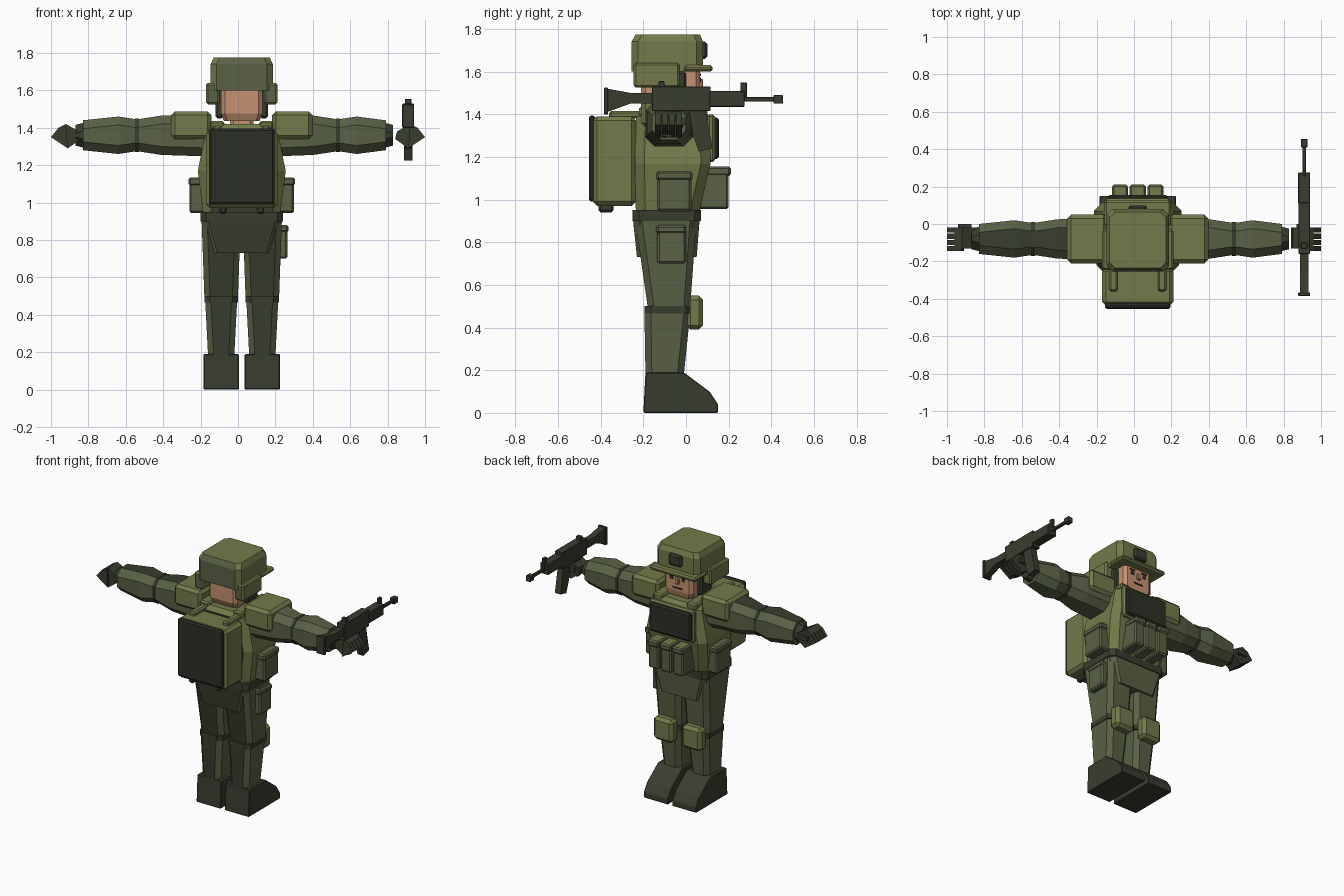
import bpy, bmesh
from mathutils import Vector

if "Cube" in bpy.data.objects:
    bpy.data.objects.remove(bpy.data.objects["Cube"])

MID_X = 0.02    # centre line of the body
RIFLE_X = 0.91  # centre line of the rifle
ARM_Y, ARM_Z = -0.08, 1.36
SIDES = ((1, "left_"), (-1, "right_"))

LIGHT, MID, DARK, BLACK = "light_olive", "mid_olive", "dark_olive", "black_olive"
SKIN, BROWN = "skin", "dark_brown"
COLOURS = {
    LIGHT: (0.175, 0.195, 0.07),
    MID: (0.1, 0.12, 0.06),
    DARK: (0.04, 0.047, 0.028),
    BLACK: (0.025, 0.03, 0.02),
    SKIN: (0.56, 0.29, 0.165),
    BROWN: (0.045, 0.025, 0.02),
}
MATERIALS = {}
for key, rgb in COLOURS.items():
    material = bpy.data.materials.new(key)
    material.use_nodes = True
    material.diffuse_color = (*rgb, 1)
    shader = material.node_tree.nodes["Principled BSDF"]
    shader.inputs["Base Color"].default_value = (*rgb, 1)
    shader.inputs["Roughness"].default_value = 0.9
    MATERIALS[key] = material


def finish(name, bm, base, back=None, top=None, bevel=0):
    """Make the object; faces turned back or up may take their own colour."""
    if bevel:
        bmesh.ops.bevel(bm, geom=bm.edges[:], offset=bevel, segments=1, affect="EDGES")
    bmesh.ops.recalc_face_normals(bm, faces=bm.faces)
    mesh = bpy.data.meshes.new(name)
    for key in (base, back or base, top or base):
        mesh.materials.append(MATERIALS[key])
    for face in bm.faces:
        if face.normal.y < -0.8:
            face.material_index = 1
        elif face.normal.z > 0.8:
            face.material_index = 2
    bm.to_mesh(mesh)
    bm.free()
    bpy.context.collection.objects.link(bpy.data.objects.new(name, mesh))


def box(name, x, half, y_span, z_span, base, bevel=0.01, **paint):
    """Bevelled block, centred on x, between two depths and two heights."""
    bm = bmesh.new()
    bmesh.ops.create_cube(bm, size=1)
    spans = ((x - half, x + half), y_span, z_span)
    for v in bm.verts:
        v.co = Vector([hi if c > 0 else lo for (lo, hi), c in zip(spans, v.co)])
    finish(name, bm, base, bevel=bevel, **paint)


def prism(name, place, outline, lo, hi, base, bevel=0.0):
    """Extrude an outline from lo to hi; place(t, p) turns a point into 3D."""
    bm = bmesh.new()
    near, far = ([bm.verts.new(place(t, p)) for p in outline] for t in (lo, hi))
    bm.faces.new(near)
    bm.faces.new(far)
    for i in range(len(near)):
        bm.faces.new((near[i - 1], near[i], far[i], far[i - 1]))
    finish(name, bm, base, bevel=bevel)


def across(t, p):
    return (t, *p)


def along(t, p):
    return (p[0], t, p[1])


def loft(name, axis, centre, sections, base, cut=0.03, **paint):
    """Skin chamfered rectangles (position, half width, low, high) along x or z."""
    bm = bmesh.new()
    rings = []
    for t, half, low, high in sections:
        a, b = centre - half, centre + half
        corners = [(a + cut, low), (b - cut, low), (b, low + cut), (b, high - cut),
                   (b - cut, high), (a + cut, high), (a, high - cut), (a, low + cut)]
        rings.append([bm.verts.new((t, *p) if axis == "x" else (*p, t)) for p in corners])
    for r, s in zip(rings, rings[1:]):
        for i in range(len(r)):
            bm.faces.new((r[i - 1], r[i], s[i], s[i - 1]))
    bm.faces.new(rings[0])
    bm.faces.new(rings[-1])
    finish(name, bm, base, **paint)


def limb(name, stations, base, **paint):
    """Arm section: (x, radius) stations around the arm's axis."""
    rings = [(x, r, ARM_Z - r, ARM_Z + r) for x, r in stations]
    loft(name, "x", ARM_Y, rings, base, cut=0.045, **paint)


# Legs, boots, knee pads and hip pouches
BOOT = [(-0.2, 0), (0.15, 0), (0.15, 0.04), (0.11, 0.1), (-0.01, 0.19), (-0.19, 0.19)]
for s, side in SIDES:
    leg = MID_X + s * 0.11
    prism(side + "boot", across, BOOT, leg - 0.095, leg + 0.095, DARK, bevel=0.005)
    loft(side + "shin", "z", leg, [(0.18, 0.07, -0.19, -0.01), (0.47, 0.085, -0.195, 0.02)], MID, back=DARK)
    band = (0.09, -0.195, 0.03)
    loft(side + "knee_band", "z", leg, [(0.465, *band), (0.5, *band)], DARK)
    loft(side + "thigh", "z", leg, [(0.5, 0.09, -0.18, 0.02), (0.92, 0.105, -0.24, 0.05)], MID, back=DARK)
    box(side + "knee_pad", leg, 0.075, (0, 0.08), (0.39, 0.55), LIGHT, bevel=0.02)
    hip = MID_X + s * 0.24
    box(side + "hip_pouch", hip, 0.04, (-0.135, 0.025), (0.945, 1.12), MID)
    box(side + "hip_pouch_flap", hip, 0.045, (-0.14, 0.03), (1.09, 1.135), MID)

# Hips, belt and thigh pouch
loft("hip_skirt", "z", MID_X, [(0.73, 0.16, -0.23, 0.05), (0.92, 0.215, -0.25, 0.065)], MID, back=DARK)
waist = (0.22, -0.25, 0.07)
loft("belt", "z", MID_X, [(0.9, *waist), (0.95, *waist)], DARK)
box("thigh_pouch", 0.24, 0.025, (-0.135, 0), (0.7, 0.86), MID)
box("thigh_pouch_flap", 0.24, 0.03, (-0.14, 0), (0.84, 0.88), MID, top=DARK)

# Torso, chest panel and front pouches
loft("torso", "z", MID_X, [
    (0.93, 0.205, -0.235, 0.06),
    (1.17, 0.235, -0.24, 0.115),
    (1.39, 0.19, -0.235, 0.11),
    (1.42, 0.17, -0.21, 0.08),
], LIGHT, cut=0.045, back=DARK)
box("chest_panel_frame", MID_X, 0.175, (0.1, 0.135), (1.175, 1.4), LIGHT)
box("chest_panel", MID_X, 0.16, (0.1, 0.155), (1.19, 1.385), BLACK)
for i in (-1, 0, 1):
    x = MID_X + i * 0.095
    box("front_pouch", x, 0.04, (0.05, 0.2), (0.955, 1.14), MID, top=LIGHT)
    box("front_pouch_flap", x, 0.043, (0.05, 0.21), (1.11, 1.155), MID, top=LIGHT)

# Backpack and straps
box("backpack", MID_X, 0.19, (-0.437, -0.235), (0.97, 1.39), LIGHT, bevel=0.02)
box("backpack_panel", MID_X, 0.175, (-0.455, -0.425), (0.99, 1.395), BLACK)
for s, side in SIDES:
    box(side + "pack_foot", MID_X + s * 0.1, 0.02, (-0.41, -0.34), (0.94, 0.98), DARK)
    strap = MID_X + s * 0.13
    box(side + "pack_strap", strap, 0.023, (-0.36, -0.2), (1.38, 1.415), LIGHT)
    box(side + "shoulder_strap", strap, 0.038, (-0.22, 0.1), (1.39, 1.435), LIGHT)

# Arms: the right one reaches a little further, its sleeve is dark on top
REACH = {"left_": (0.2, 0.535, 0.79, MID), "right_": (0.17, 0.54, 0.83, DARK)}
HAND = [(0.84, 1.34), (0.85, 1.38), (0.92, 1.42), (0.96, 1.4), (1, 1.35), (0.91, 1.29)]
for s, side in SIDES:
    start, elbow, wrist, top = REACH[side]
    swell = elbow + 0.1
    limb(side + "upper_arm", [(s * start, 0.113), (s * (elbow - 0.13), 0.105), (s * elbow, 0.085)], MID, top=top)
    limb(side + "elbow_band", [(s * (elbow + d), 0.09) for d in (-0.01, 0.01)], DARK)
    limb(side + "forearm", [(s * elbow, 0.085), (s * swell, 0.1), (s * wrist, 0.08)], MID, top=top)
    limb(side + "cuff", [(s * wrist, 0.065), (s * (wrist + 0.04), 0.055)], DARK)
    box(side + "shoulder_pad", MID_X + s * 0.27, 0.107, (-0.21, 0.05), (1.34, 1.488), LIGHT, bevel=0.02)

    # Hands: a thin palm with four separate fingers wrapped over its end
    outline = [(s * x, z) for x, z in HAND]
    prism(side + "palm", along, outline[:4] + outline[5:], -0.13, -0.02, DARK)
    for i in range(4):
        y = -0.145 + i * 0.033
        prism(side + "finger", along, outline[2:], y, y + 0.027, DARK)
    thumb = [(s * (0.87 + x), z) for x, z in ((0, 1.35), (0, 1.38), (0.07, 1.38), (0.07, 1.35))]
    prism(side + "thumb", along, thumb, -0.03, 0, DARK)

# Rifle: parts strung along its centre line
for part, half, y_span, z_span in (
    ("butt", 0.032, (-0.385, -0.365), (1.4, 1.525)),
    ("receiver", 0.03, (-0.16, 0.115), (1.415, 1.53)),
    ("handguard", 0.032, (0.11, 0.275), (1.435, 1.51)),
    ("barrel", 0.01, (0.27, 0.44), (1.46, 1.48)),
    ("muzzle", 0.018, (0.41, 0.455), (1.45, 1.49)),
    ("front_sight", 0.01, (0.255, 0.285), (1.47, 1.55)),
    ("rear_sight", 0.018, (-0.13, -0.1), (1.52, 1.555)),
):
    box("rifle_" + part, RIFLE_X, half, y_span, z_span, DARK, bevel=0.003)
for part, outline in (
    ("stock", [(-0.37, 1.41), (-0.37, 1.52), (-0.26, 1.5), (-0.15, 1.5), (-0.15, 1.45), (-0.26, 1.45)]),
    ("magazine", [(0.015, 1.42), (0.09, 1.42), (0.125, 1.24), (0.06, 1.225), (0.03, 1.31)]),
    ("grip", [(-0.09, 1.42), (-0.03, 1.42), (-0.07, 1.29), (-0.125, 1.3)]),
):
    prism("rifle_" + part, across, outline, RIFLE_X - 0.022, RIFLE_X + 0.022, DARK)

# Head and face
throat = (0.063, -0.16, 0)
skull = (0.11, -0.21, 0.066)
loft("neck", "z", MID_X, [(1.38, *throat), (1.47, *throat)], SKIN, cut=0.02)
loft("head", "z", MID_X, [(1.435, 0.095, -0.19, 0.055), (1.475, *skull), (1.65, *skull)], SKIN, cut=0.02)
box("nose", MID_X, 0.014, (0.06, 0.08), (1.525, 1.565), SKIN, bevel=0.004)
box("mouth", MID_X, 0.035, (0.064, 0.07), (1.49, 1.5), BROWN, bevel=0)
for s, side in SIDES:
    box(side + "eye", MID_X + s * 0.047, 0.013, (0.064, 0.07), (1.55, 1.573), BROWN, bevel=0)
    box(side + "brow", MID_X + s * 0.048, 0.02, (0.064, 0.07), (1.58, 1.59), BROWN, bevel=0)
    box(side + "ear_cover", MID_X + s * 0.12, 0.02, (-0.12, 0), (1.45, 1.6), DARK)
    box(side + "helmet_flap", MID_X + s * 0.155, 0.035, (-0.245, -0.03), (1.525, 1.64), LIGHT, back=MID)

# Helmet
rim = (0.166, -0.255, 0.08)
loft("helmet", "z", MID_X, [(1.6, *rim), (1.74, *rim), (1.775, 0.15, -0.235, 0.065)], LIGHT, back=MID)
box("helmet_brim", MID_X, 0.178, (-0.01, 0.125), (1.6, 1.63), LIGHT)
box("helmet_mount", MID_X, 0.05, (0.07, 0.1), (1.66, 1.74), DARK)
